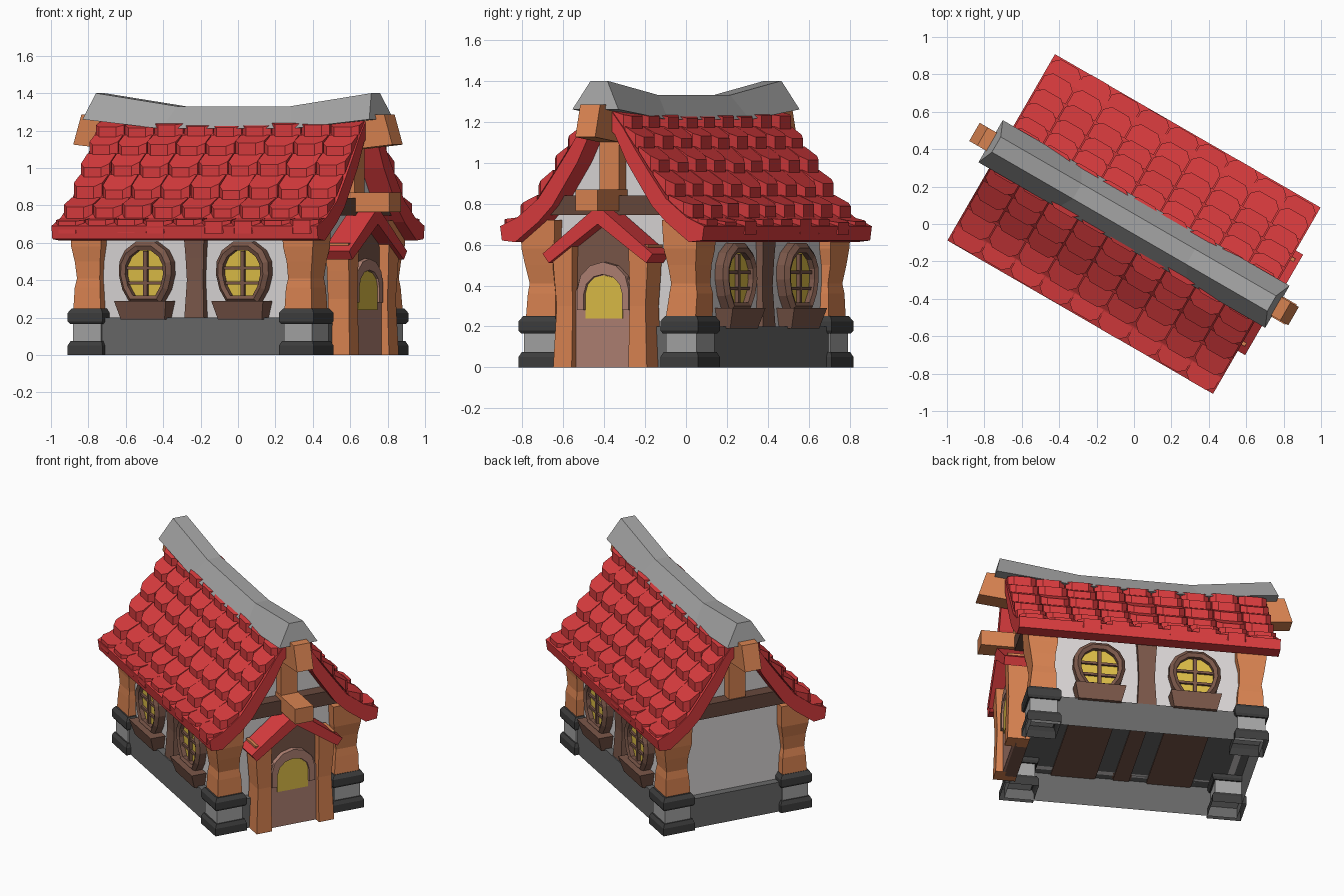
import bpy, bmesh, math, random
from mathutils import Matrix, Vector

if "Cube" in bpy.data.objects:
    bpy.data.objects.remove(bpy.data.objects["Cube"])

random.seed(4)
TURN = Matrix.Rotation(math.radians(-30), 4, 'Z')   # whole house is turned on the ground
HALF = Matrix.Rotation(math.pi, 4, 'Z')             # same part on the opposite side
ONE = Matrix.Identity(4)


def mat(name, r, g, b):
    m = bpy.data.materials.new(name)
    m.diffuse_color = [(c / 255) ** 2.2 for c in (r, g, b)] + [1]
    m.use_nodes = True
    m.node_tree.nodes["Principled BSDF"].inputs["Base Color"].default_value = m.diffuse_color
    return m


RED = mat("tile_red", 216, 62, 64)
ORANGE = mat("orange_wood", 216, 130, 82)
PLASTER = mat("plaster", 217, 213, 213)
GREY = mat("light_stone", 163, 163, 163)
STONE = mat("base_stone", 104, 104, 104)
DARK = mat("dark_stone", 64, 64, 64)
BROWN = mat("brown_wood", 122, 88, 75)
TIE = mat("dark_brown_wood", 102, 73, 62)
PINK = mat("door_wood", 174, 128, 114)
GLASS = mat("yellow_glass", 220, 188, 72)


def mk(name, verts, faces, material, side=ONE):
    me = bpy.data.meshes.new(name)
    me.from_pydata([tuple(v) for v in verts], [], faces)
    bm = bmesh.new()
    bm.from_mesh(me)
    bmesh.ops.recalc_face_normals(bm, faces=bm.faces)
    bm.to_mesh(me)
    bm.free()
    me.transform(TURN @ side)
    me.materials.append(material)
    ob = bpy.data.objects.new(name, me)
    bpy.context.collection.objects.link(ob)
    return ob


def loft(name, rings, material, side=ONE, bottom=True):
    """Skin a stack of equal-length rings and cap the ends."""
    n = len(rings[0])
    verts = [p for r in rings for p in r]
    faces = [tuple(range(len(verts) - n, len(verts)))]
    if bottom:
        faces.append(tuple(range(n)))
    for k in range(len(rings) - 1):
        for i in range(n):
            j = (i + 1) % n
            faces.append((k * n + i, k * n + j, k * n + n + j, k * n + n + i))
    return mk(name, verts, faces, material, side)


def prism(name, outline, axis, a, b, material, side=ONE):
    def put(p, t):
        return (t, p[0], p[1]) if axis == 'x' else (p[0], t, p[1])
    return loft(name, [[put(p, t) for p in outline] for t in (a, b)], material, side)


def box(name, x, y, z, material, side=ONE):
    return prism(name, [(x[0], z[0]), (x[1], z[0]), (x[1], z[1]), (x[0], z[1])],
                 'y', y[0], y[1], material, side)


def square(cx, cy, h, z):
    return [(cx - h, cy - h, z), (cx + h, cy - h, z), (cx + h, cy + h, z), (cx - h, cy + h, z)]


def mirrored(half):
    return half + [(-a, b) for a, b in reversed(half) if a != 0]


# ---- stone plinth: closed on top, hollow underneath ----
loft("plinth", [[(-.73, -.477, z), (.73, -.477, z), (.73, .477, z), (-.73, .477, z)] for z in (0, .2)],
     STONE, bottom=False)

# ---- walls and gables (both sides) ----
GABLE = mirrored([(.43, .2), (.43, .68), (.30, .82), (.15, 1.05), (0, 1.22)])
for tag, s in (("front", ONE), ("back", HALF)):
    box(tag + "_wall", (-.66, .66), (-.43, -.39), (.2, .71), PLASTER, s)
    prism(tag + "_gable_wall", GABLE, 'x', .64, .68, PLASTER, s)
    box(tag + "_tie_beam", (.66, .76), (-.36, .36), (.745, .84), TIE, s)
    box(tag + "_king_post", (.66, .75), (-.055, .055), (.83, 1.14), ORANGE, s)
    # middle post of the long wall
    loft(tag + "_middle_post", [[(-w, -.40, z), (w, -.40, z), (w, -d, z), (-w, -d, z)]
         for z, w, d in ((.2, .06, .47), (.4, .05, .46), (.52, .055, .465), (.68, .065, .475))],
         BROWN, s)

# ---- floor bars seen under the house, below the windows ----
for cx, w in ((-.3, .14), (.3, .14), (0, .05)):
    box("floor_bar", (cx - w, cx + w), (-.47, .47), (.19, .199), BROWN)

# ---- ridge beam sticking out at both ends ----
prism("ridge_beam", [(-.935, 1.285), (.935, 1.285), (.985, 1.125), (.7, 1.095), (-.7, 1.095),
                     (-.985, 1.125)], 'y', -.056, .056, ORANGE)

# ---- corner posts on stacked stone feet ----
for sx in (-1, 1):
    for sy in (-1, 1):
        cx, cy = sx * .652, sy * .40
        loft("foot_bottom", [square(cx, cy, h, z) for z, h in ((0, .107), (.05, .107), (.075, .095))],
             DARK, bottom=False)
        loft("foot_middle", [square(cx, cy, .087, z) for z in (.07, .18)], GREY)
        loft("foot_top", [square(cx, cy, h, z) for z, h in
                          ((.165, .097), (.18, .107), (.225, .107), (.25, .09))], DARK)
        rings = []
        for z, h in ((.24, .084), (.36, .078), (.41, .07), (.5, .078), (.58, .092), (.72, .097)):
            j = random.uniform(-.006, .006)
            rings.append(square(cx + j, cy - j, h, z))
        loft("corner_post", rings, ORANGE)

# ---- windows: two on each long wall ----
HORSESHOE = mirrored([(.095, .28), (.14, .35), (.162, .43), (.158, .5), (.125, .56), (.055, .607)])
INNER = [(a * .72, .425 + (b - .425) * .74) for a, b in HORSESHOE]
MIDDLE = [((a + c) / 2, (b + d) / 2) for (a, b), (c, d) in zip(HORSESHOE, INNER)]
for s in (ONE, HALF):
    for cx in (-.3, .3):
        n = len(HORSESHOE)
        loops = [(HORSESHOE, -.42), (HORSESHOE, -.475), (MIDDLE, -.495), (INNER, -.485), (INNER, -.42)]
        verts = [(cx + a, y, b) for loop, y in loops for a, b in loop]
        faces = [(k * n + i, k * n + (i + 1) % n, (k + 1) % 5 * n + (i + 1) % n, (k + 1) % 5 * n + i)
                 for k in range(5) for i in range(n)]
        mk("window_frame", verts, faces, BROWN, s)
        prism("window_glass", [(cx + a * 1.02, b) for a, b in INNER], 'y', -.457, -.45, GLASS, s)
        box("window_upright", (cx - .011, cx + .011), (-.475, -.45), (.31, .555), BROWN, s)
        for z, w in ((.385, .108), (.465, .115)):
            box("window_crossbar", (cx - w, cx + w), (-.472, -.45), (z - .008, z + .008), BROWN, s)
        loft("window_sill", [[(cx - w, -.42, z), (cx + w, -.42, z), (cx + w, -d, z), (cx - w, -d, z)]
             for z, w, d in ((.19, .135, .5), (.29, .16, .53))], BROWN, s)

# ---- main roof: curved slab with rows of chunky tiles ----
S = [(.575, .69), (.475, .735), (.36, .825), (.268, .95), (.19, 1.06), (.118, 1.17), (.05, 1.255)]
UNDER = [(0, 1.19), (.07, 1.14), (.14, 1.0), (.28, .79), (.36, .71), (.49, .612), (.565, .62)]
section = mirrored(S + [(0, 1.27)])
section += [(-a, b) for a, b in reversed(UNDER)] + UNDER[1:]
prism("roof_slab", section, 'x', -.82, .82, RED)

# tile rows: each tip stands up clear of the row below, so the tops lie flatter than the roof
T = [(.57, .672), (.482, .725), (.385, .825), (.295, .945), (.213, 1.06), (.137, 1.16), (.06, 1.24)]
COUNT = 9
W = 1.63 / COUNT
for tag, s in (("front", HALF), ("back", ONE)):
    verts, faces = [], []
    for k in range(6):
        lo, hi = Vector((0, *T[k])), Vector((0, *T[k + 1]))
        d = hi - lo
        for i in range(COUNT):
            u = -.815 + (i + .5) * W
            h = W / 2 - .003
            up = (.045 if k == 0 else .066) + random.uniform(-.01, .008)
            tip = random.uniform(-.08, .05)
            base = len(verts)
            # hexagonal outline: blunt tip, wide shoulders
            outline = [(-.6 * h, tip), (.6 * h, tip), (h, .35 + tip), (h, 1.15), (-h, 1.15), (-h, .35 + tip)]
            for top in (0, 1):
                for x, t in outline:
                    rise = up * (1 - .85 * t) if top else -.02
                    verts.append(Vector((u + x, 0, rise)) + lo + d * t)
            faces.append(tuple(base + q for q in range(6)))
            faces.append(tuple(base + 6 + q for q in range(6)))
            for q in range(6):
                r = (q + 1) % 6
                faces.append((base + q, base + r, base + 6 + r, base + 6 + q))
    mk(tag + "_roof_tiles", verts, faces, RED, s)

# ---- stone ridge cap, swept up at both ends ----
rings = []
for ub, ut, zb, zt in ((-.885, -.85, 1.26, 1.40), (-.4, -.35, 1.21, 1.33),
                       (.4, .35, 1.21, 1.33), (.885, .85, 1.26, 1.40)):
    rings.append([(ub, -.13, zb), (ut, -.047, zt), (ut, .047, zt), (ub, .13, zb)])
loft("ridge_cap", rings, GREY)

# ---- porch with door on the right gable ----
prism("porch_wall", mirrored([(.21, 0), (.21, .58), (0, .73)]), 'x', .70, .78, BROWN)
prism("porch_roof", [(0, .70), (.275, .51), (.31, .555), (0, .79), (-.31, .555), (-.275, .51)],
      'x', .70, .865, RED)
box("porch_beam", (.68, .97), (-.062, .062), (.765, .868), ORANGE)
for sy in (-1, 1):
    loft("porch_post", [[(.70, c - h, z), (.70 + d, c - h, z), (.70 + d, c + h, z), (.70, c + h, z)]
         for z, c, h, d in ((0, sy * .212, .052, .14), (.3, sy * .205, .045, .13),
                            (.45, sy * .212, .05, .135), (.6, sy * .215, .056, .14))], ORANGE)


def arch(w, z0, spring, top):
    return [(w, z0)] + [(w * math.cos(a), spring + (top - spring) * math.sin(a))
                        for a in (i * math.pi / 6 for i in range(7))] + [(-w, z0)]


prism("door", arch(.165, 0, .36, .49), 'x', .72, .795, PINK)
prism("door_window", arch(.105, .24, .36, .45), 'x', .793, .801, GLASS)
prism("door_arch", arch(.145, .28, .38, .515) + arch(.108, .28, .36, .455)[::-1], 'x', .77, .812, PINK)
